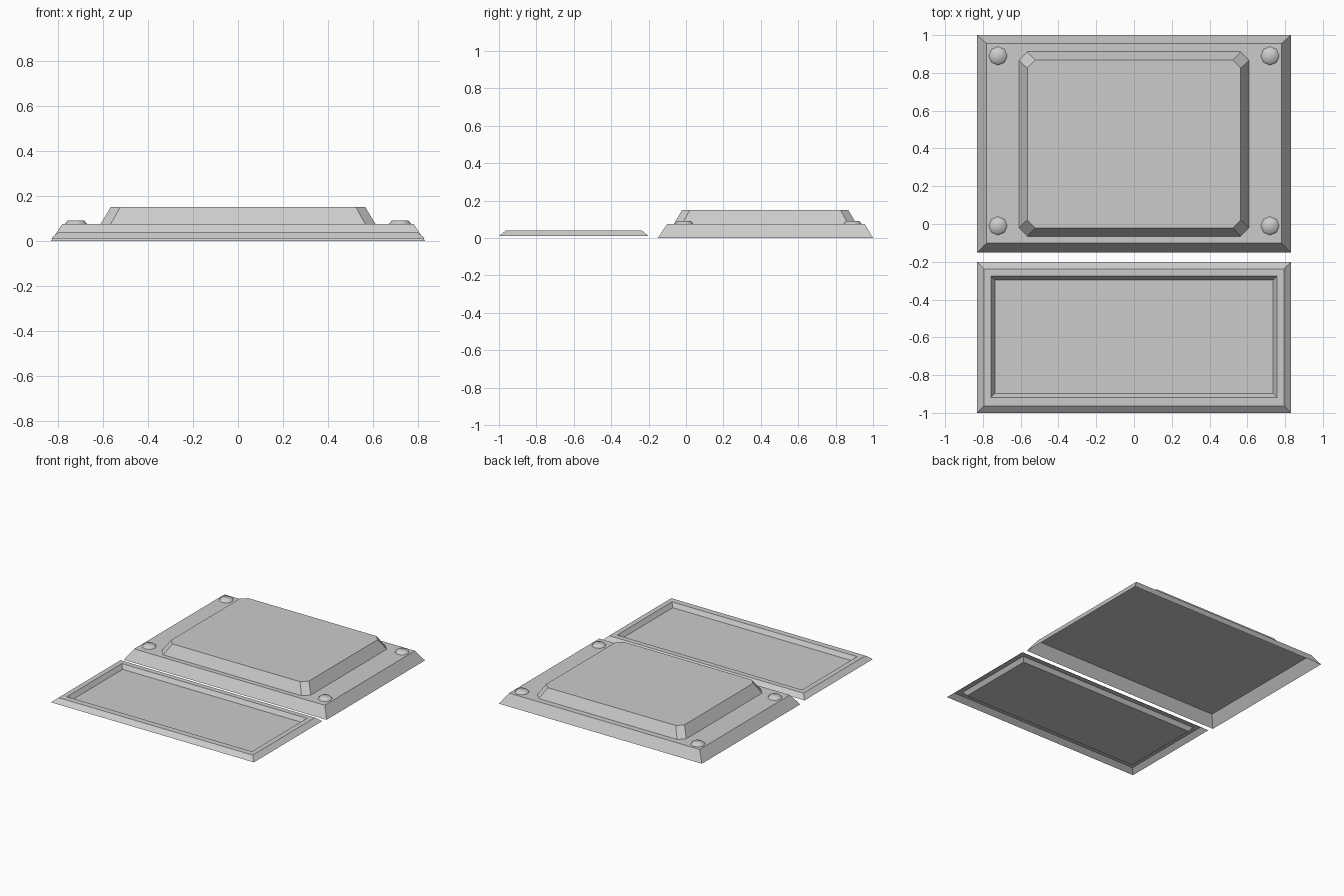
import bpy
from math import cos, sin, pi

if "Cube" in bpy.data.objects:
    bpy.data.objects.remove(bpy.data.objects["Cube"])


def rect(x, y0, y1, z, cut=0.0):
    """Counter-clockwise rectangle outline, optionally with cut corners."""
    if not cut:
        return [(-x, y0, z), (x, y0, z), (x, y1, z), (-x, y1, z)]
    c = cut
    return [(-x + c, y0, z), (x - c, y0, z), (x, y0 + c, z), (x, y1 - c, z),
            (x - c, y1, z), (-x + c, y1, z), (-x, y1 - c, z), (-x, y0 + c, z)]


def disc(cx, cy, r, z, n=8):
    return [(cx + r * cos(2 * pi * i / n), cy + r * sin(2 * pi * i / n), z)
            for i in range(n)]


def loft(name, rings, smooth=False):
    """Skin consecutive rings and cap the last one; underside stays open."""
    n = len(rings[0])
    verts = [v for ring in rings for v in ring]
    faces = [(k * n + i, k * n + (i + 1) % n, (k + 1) * n + (i + 1) % n, (k + 1) * n + i)
             for k in range(len(rings) - 1) for i in range(n)]
    faces.append(tuple(range((len(rings) - 1) * n, len(rings) * n)))
    mesh = bpy.data.meshes.new(name)
    mesh.from_pydata(verts, [], faces)
    mesh.polygons.foreach_set("use_smooth", [smooth] * len(faces))
    mesh.update()
    obj = bpy.data.objects.new(name, mesh)
    bpy.context.collection.objects.link(obj)
    return obj


# Large bevelled base plate
loft("base_plate", [rect(0.83, -0.15, 1.0, 0.0),
                    rect(0.78, -0.10, 0.955, 0.075)])

# Raised block with cut corners
loft("raised_block", [rect(0.61, -0.065, 0.912, 0.075, 0.045),
                      rect(0.565, -0.02, 0.867, 0.15, 0.042)])

# Rounded corner studs
for sx in (-1, 1):
    for label, y in (("front", -0.01), ("back", 0.89)):
        side = "left" if sx < 0 else "right"
        loft(f"stud_{label}_{side}", [disc(sx * 0.72, y, 0.049, 0.075),
                                      disc(sx * 0.72, y, 0.037, 0.09)], smooth=True)

# Lower front panel with a recessed centre
loft("recessed_panel", [rect(0.83, -1.0, -0.20, 0.01),
                        rect(0.795, -0.963, -0.237, 0.04),
                        rect(0.757, -0.918, -0.276, 0.04),
                        rect(0.737, -0.898, -0.296, 0.01)])
